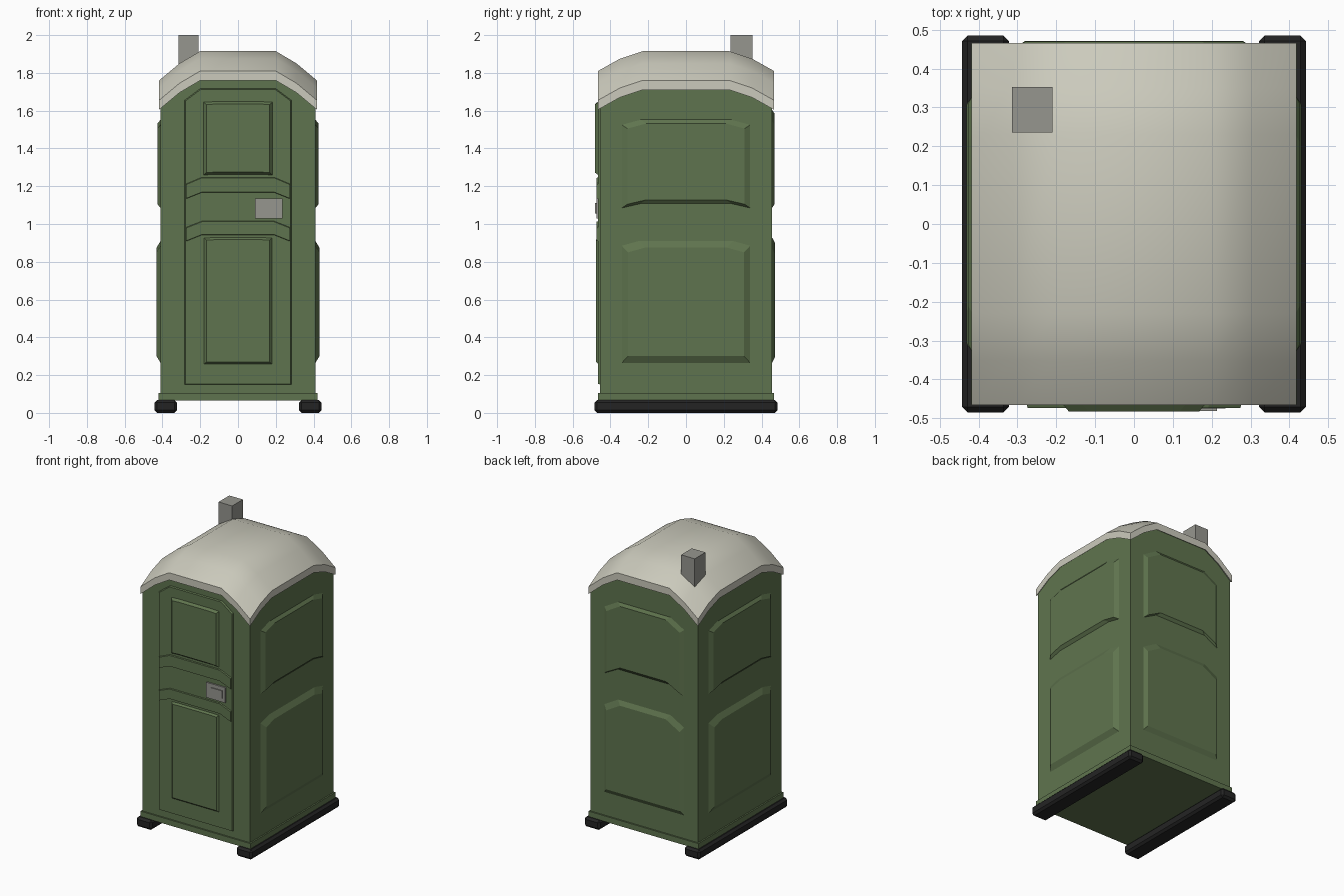
import bpy, bmesh, math

cube = bpy.data.objects.get("Cube")
if cube:
    bpy.data.objects.remove(cube, do_unlink=True)


def material(name, rgb):
    lin = [((c / 255 + 0.055) / 1.055) ** 2.4 for c in rgb] + [1.0]
    m = bpy.data.materials.new(name)
    m.use_nodes = True
    m.diffuse_color = lin
    bsdf = next(n for n in m.node_tree.nodes if n.type == 'BSDF_PRINCIPLED')
    bsdf.inputs["Base Color"].default_value = lin
    return m


GREEN = material("olive_green", (95, 116, 78))
CREAM = material("warm_white", (203, 202, 188))
GREY = material("mid_grey", (150, 150, 143))
BLACK = material("black_rubber", (36, 36, 36))


def finish(name, bm, mat, smooth=None):
    bmesh.ops.recalc_face_normals(bm, faces=bm.faces[:])
    me = bpy.data.meshes.new(name)
    bm.to_mesh(me)
    bm.free()
    me.materials.append(mat)
    ob = bpy.data.objects.new(name, me)
    bpy.context.collection.objects.link(ob)
    if smooth:
        bpy.ops.object.select_all(action='DESELECT')
        ob.select_set(True)
        bpy.context.view_layer.objects.active = ob
        bpy.ops.object.shade_smooth_by_angle(angle=math.radians(smooth))
    return ob


def box(name, x, y, z, mat, bevel=0):
    bm = bmesh.new()
    bmesh.ops.create_cube(bm, size=1)
    for v in bm.verts:
        for i, (lo, hi) in enumerate((x, y, z)):
            v.co[i] = lo if v.co[i] < 0 else hi
    if bevel:
        bmesh.ops.bevel(bm, geom=bm.edges[:], offset=bevel, segments=1, affect='EDGES')
    return finish(name, bm, mat)


# Drop of the domed roof below its crown, along each axis
X_DROP = [(0.2, 0), (0.31, 0.065), (1, 0.155)]
Y_DROP = [(0.23, 0), (0.35, 0.04), (1, 0.105)]


def domed_block(name, hx, hy, crown, floor, mat, smooth=None):
    """Block with a domed top; floor(z) gives the height under each top point."""
    def axis(drops, half):
        side = [(min(p, half), d) for p, d in drops]
        return [(-p, d) for p, d in reversed(side)] + side
    xs, ys = axis(X_DROP, hx), axis(Y_DROP, hy)
    bm = bmesh.new()
    top, low = [], []
    for x, dx in xs:
        zs = [crown - dx - dy for y, dy in ys]
        top.append([bm.verts.new((x, y, z)) for (y, _), z in zip(ys, zs)])
        low.append([bm.verts.new((x, y, floor(z))) for (y, _), z in zip(ys, zs)])
    n = len(xs)
    for g in (top, low):
        for i in range(n - 1):
            for j in range(n - 1):
                bm.faces.new((g[i][j], g[i + 1][j], g[i + 1][j + 1], g[i][j + 1]))
    rim = ([(i, 0) for i in range(n)] + [(n - 1, j) for j in range(1, n)]
           + [(i, n - 1) for i in range(n - 2, -1, -1)] + [(0, j) for j in range(n - 2, 0, -1)])
    for (a, b), (c, d) in zip(rim, rim[1:] + rim[:1]):
        bm.faces.new((top[a][b], top[c][d], low[c][d], low[a][b]))
    return finish(name, bm, mat, smooth)


HX, HY = 0.41, 0.455
WALLS = {
    "left": lambda u, d, z: (HX + d, u, z),
    "right": lambda u, d, z: (-HX - d, u, z),
    "front": lambda u, d, z: (u, -HY - d, z),
    "back": lambda u, d, z: (u, HY + d, z),
}


def panel(name, wall, w, m, bottom, top, depth, inset_u, inset_z):
    """Raised arched panel: w outer half width, m half width of the flat crown;
    bottom and top are (outer height, crown height)."""
    pts = [(-w, bottom[0]), (-m, bottom[1]), (m, bottom[1]), (w, bottom[0]),
           (w, top[0]), (m, top[1]), (-m, top[1]), (-w, top[0])]
    inner = [(u - math.copysign(inset_u, u), z + (inset_z if i < 4 else -inset_z))
             for i, (u, z) in enumerate(pts)]
    place = WALLS[wall]
    bm = bmesh.new()
    rings = [[bm.verts.new(place(u, d, z)) for u, z in ring]
             for ring, d in ((pts, -0.01), (pts, 0.0), (inner, depth))]
    for a, b in zip(rings, rings[1:]):
        for i in range(8):
            j = (i + 1) % 8
            bm.faces.new((a[i], a[j], b[j], b[i]))
    # caps as quads between bottom and top arches
    for r in (rings[0], rings[2]):
        for i in range(3):
            bm.faces.new((r[i], r[i + 1], r[6 - i], r[7 - i]))
    return finish(name, bm, GREEN)


# Skids, base tray, cabin and roof
for side, s in (("left", 1), ("right", -1)):
    box(side + "_skid", sorted((s * 0.322, s * 0.442)), (-0.485, 0.485), (0, 0.068), BLACK, 0.014)
box("base_tray", (-0.42, 0.42), (-0.465, 0.465), (0.066, 0.105), GREEN)
domed_block("cabin", HX, HY, 1.885, lambda z: 0.08, GREEN)
domed_block("roof", 0.418, 0.466, 1.915, lambda z: z - 0.05, CREAM, 40)

# Raised panels on the side and back walls
for side in ("left", "right"):
    panel(side + "_upper_panel", side, 0.34, 0.24, (1.085, 1.108), (1.525, 1.552), 0.017, 0.03, 0.02)
    panel(side + "_lower_panel", side, 0.34, 0.25, (0.265, 0.265), (0.885, 0.91), 0.021, 0.033, 0.035)
panel("back_upper_panel", "back", 0.305, 0.2, (1.085, 1.14), (1.545, 1.605), 0.014, 0.025, 0.02)
panel("back_lower_panel", "back", 0.305, 0.2, (0.265, 0.265), (0.87, 0.93), 0.016, 0.025, 0.03)

# Door with its cross bands and raised fields
panel("door", "front", 0.283, 0.2, (0.15, 0.15), (1.655, 1.717), 0.01, 0.004, 0.004)
panel("door_lower_band", "front", 0.278, 0.195, (0.905, 0.938), (0.985, 1.018), 0.018, 0.004, 0.006)
panel("door_upper_band", "front", 0.278, 0.195, (1.13, 1.163), (1.215, 1.25), 0.018, 0.004, 0.006)
panel("door_lower_field", "front", 0.188, 0.14, (0.25, 0.25), (0.935, 0.937), 0.022, 0.02, 0.02)
panel("door_window_field", "front", 0.19, 0.14, (1.252, 1.255), (1.652, 1.655), 0.027, 0.022, 0.02)

# Latch and roof vent
box("latch_plate", (0.09, 0.235), (-0.475, -0.455), (1.03, 1.135), GREY)
box("latch_handle", (0.128, 0.213), (-0.481, -0.47), (1.055, 1.11), GREY)
box("vent_pipe", (-0.314, -0.21), (0.236, 0.353), (1.78, 2.0), GREY)
